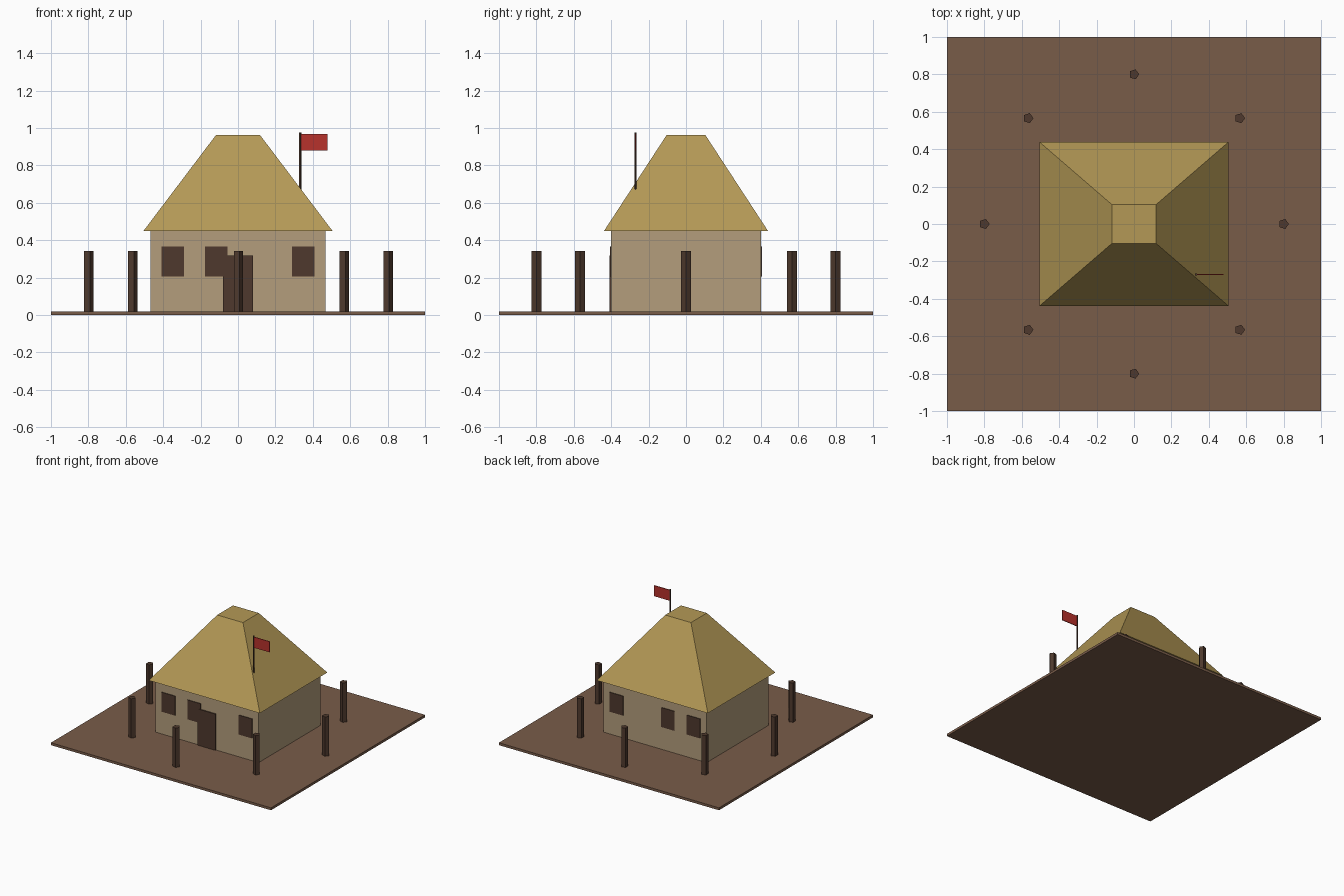
import bpy, bmesh, math
from mathutils import Matrix

cube = bpy.data.objects.get("Cube")
if cube:
    bpy.data.objects.remove(cube, do_unlink=True)


def material(name, srgb):
    col = tuple((c / 255 / 12.92 if c < 11 else ((c / 255 + 0.055) / 1.055) ** 2.4) for c in srgb) + (1,)
    m = bpy.data.materials.new(name)
    m.use_nodes = True
    m.diffuse_color = col
    m.node_tree.nodes["Principled BSDF"].inputs["Base Color"].default_value = col
    return m


earth = material("earth brown", (121, 92, 73))
plaster = material("tan plaster", (180, 158, 124))
thatch = material("straw thatch", (180, 153, 86))
wood = material("dark wood", (78, 57, 45))
red = material("flag red", (183, 50, 44))


def add(name, bm, mat):
    mesh = bpy.data.meshes.new(name)
    bm.to_mesh(mesh)
    bm.free()
    mesh.materials.append(mat)
    ob = bpy.data.objects.new(name, mesh)
    bpy.context.collection.objects.link(ob)
    return ob


def box(name, x, y, z, mat, top=(1, 1)):
    """Box from ranges; top scales the upper face about its centre."""
    bm = bmesh.new()
    bmesh.ops.create_cube(bm, size=1)
    for v in bm.verts:
        sx, sy = top if v.co.z > 0 else (1, 1)
        v.co.x = sum(x) / 2 + v.co.x * (x[1] - x[0]) * sx
        v.co.y = sum(y) / 2 + v.co.y * (y[1] - y[0]) * sy
        v.co.z = sum(z) / 2 + v.co.z * (z[1] - z[0])
    return add(name, bm, mat)


def post(name, x, y, z, r, sides, mat):
    bm = bmesh.new()
    place = Matrix.Translation((x, y, sum(z) / 2)) @ Matrix.Rotation(-math.pi / 2, 4, "Z")
    bmesh.ops.create_cone(bm, cap_ends=True, segments=sides, radius1=r, radius2=r,
                          depth=z[1] - z[0], matrix=place)
    return add(name, bm, mat)


# Ground, walls and roof
box("ground", (-1, 1), (-1, 1), (0, 0.02), earth)
box("walls", (-0.468, 0.468), (-0.4, 0.4), (0.02, 0.45), plaster)
box("thatched_roof", (-0.505, 0.505), (-0.438, 0.438), (0.45, 0.963), thatch, top=(0.232, 0.235))

# Door and windows
box("door", (-0.08, 0.08), (-0.409, -0.4), (0.02, 0.318), wood)
for side, label in ((-1, "front"), (1, "back")):
    for i, x in enumerate((-0.35, -0.117, 0.35)):
        y = sorted((side * 0.4, side * 0.405))
        box(f"{label}_window_{i + 1}", (x - 0.06, x + 0.06), y, (0.205, 0.365), wood)

# Ring of fence posts
for i in range(8):
    a = i * math.pi / 4
    post(f"fence_post_{i + 1}", 0.8 * math.cos(a), 0.8 * math.sin(a), (0.02, 0.343), 0.028, 5, wood)

# Flag
post("flag_pole", 0.332, -0.27, (0.67, 0.975), 0.007, 5, wood)
box("flag", (0.337, 0.478), (-0.273, -0.267), (0.88, 0.968), red)
